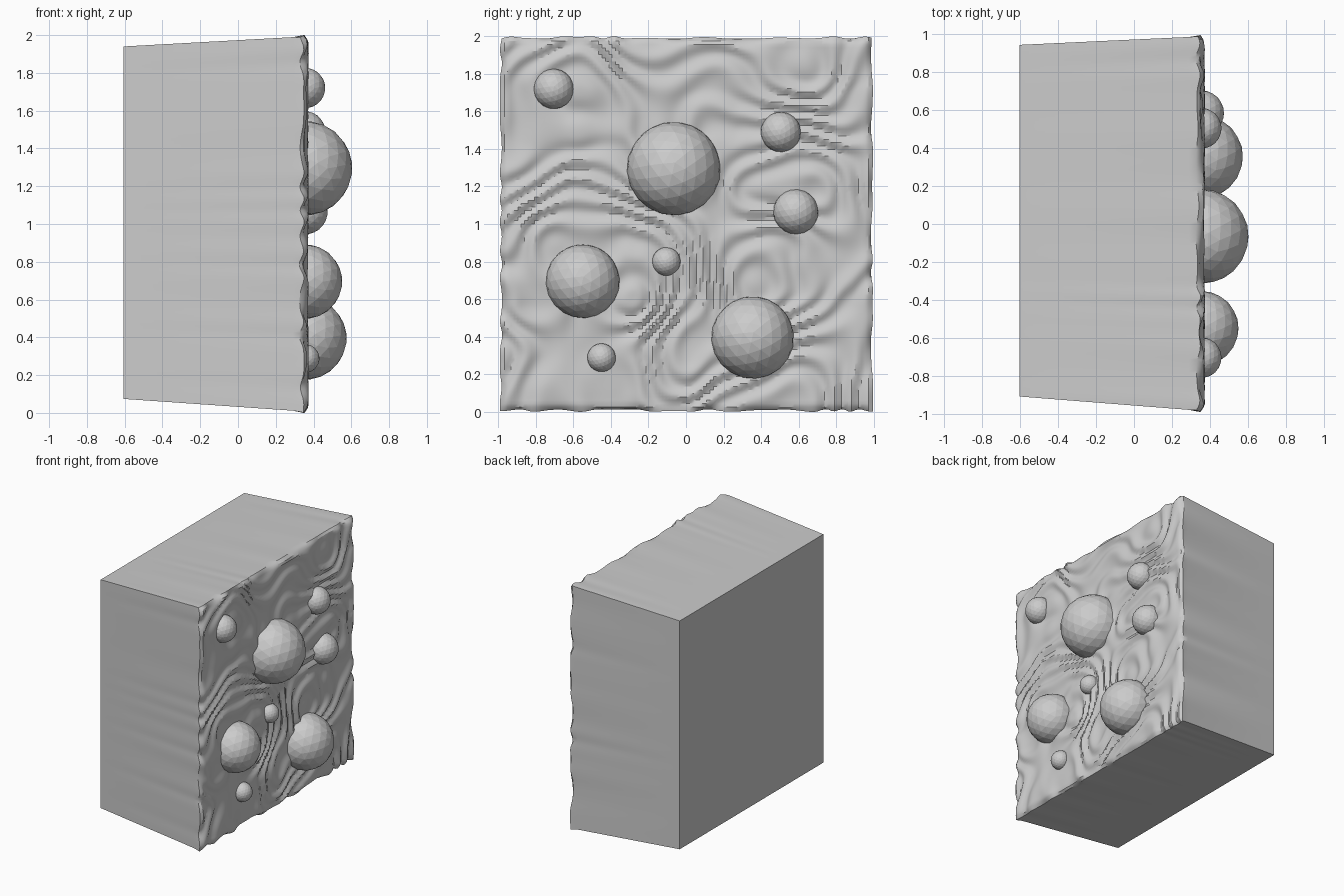
import bpy, bmesh, math
from mathutils import Vector, noise

if "Cube" in bpy.data.objects:
    bpy.data.objects.remove(bpy.data.objects["Cube"])

N = 110  # ripple grid resolution


def add_object(name, bm):
    bmesh.ops.recalc_face_normals(bm, faces=bm.faces[:])
    mesh = bpy.data.meshes.new(name)
    bm.to_mesh(mesh)
    bm.free()
    ob = bpy.data.objects.new(name, mesh)
    bpy.context.collection.objects.link(ob)
    return ob


def ripple(y, z):
    # winding ridges: contour bands of a slowly varying noise field
    p = Vector((y * 1.5, z * 1.5, 3.7))
    field = 13 * noise.noise(p) + 7 * z + 3 * noise.noise(p * 2.3)
    return 0.011 * math.sin(field * 2.4) + 0.005 * noise.noise(p * 5)


def rim_point(u, v, x):
    # straight tapered sides between the small back and the large front
    t = (x + 0.605) / 0.965
    back = Vector((0.0175 + 0.9275 * u, 1.007 + 0.933 * v))
    front = Vector((0.002 + 0.988 * u, 1.0 + 0.993 * v))
    y, z = back.lerp(front, t)
    return Vector((x, y, z))


# Block: rippled front sheet, softened rim, tapered body, flat back
bm = bmesh.new()


def ring(x):
    c = [-1 + 2 * i / N for i in range(N)]
    uv = [(a, -1) for a in c] + [(1, a) for a in c]
    uv += [(-a, 1) for a in c] + [(-1, -a) for a in c]
    return [bm.verts.new(rim_point(u, v, x)) for u, v in uv]


sheet = []
for j in range(N + 1):
    for i in range(N + 1):
        u, v = -1 + 2 * i / N, -1 + 2 * j / N
        p = rim_point(u, v, 0.36)
        h = ripple(p.y, p.z)
        edge = max(0, max(abs(u), abs(v)) - 0.965) / 0.035
        p.x += h - 0.022 * edge ** 2
        if abs(u) == 1:
            p.y += u * h * 0.5
        if abs(v) == 1:
            p.z += v * h * 0.6
        sheet.append(bm.verts.new(p))
W = N + 1
for j in range(N):
    for i in range(N):
        a = j * W + i
        bm.faces.new([sheet[k] for k in (a, a + 1, a + W + 1, a + W)])
rim = [sheet[i] for i in range(N)]
rim += [sheet[j * W + N] for j in range(N)]
rim += [sheet[N * W + N - i] for i in range(N)]
rim += [sheet[(N - j) * W] for j in range(N)]
loops = [rim, ring(0.29), ring(-0.605)]
for a, b in zip(loops, loops[1:]):
    for k in range(4 * N):
        m = (k + 1) % (4 * N)
        bm.faces.new((a[k], a[m], b[m], b[k]))
bm.faces.new(loops[-1])
block = add_object("rippled_block", bm)
bpy.context.view_layer.objects.active = block
block.select_set(True)
bpy.ops.object.shade_smooth_by_angle(angle=math.radians(30))

# Faceted balls half sunk into the front sheet: y, z, radius
balls = [(-0.065, 1.295, 0.25), (0.355, 0.395, 0.22), (-0.55, 0.695, 0.197),
         (0.585, 1.065, 0.12), (-0.705, 1.72, 0.107), (0.505, 1.49, 0.107),
         (-0.105, 0.80, 0.076), (-0.45, 0.288, 0.076)]
for y, z, r in balls:
    bm = bmesh.new()
    bmesh.ops.create_icosphere(bm, subdivisions=3, radius=r)
    ob = add_object("ball", bm)
    ob.location = (0.355, y, z)
    ob.rotation_euler = (0.4, 0.3, 0.2)
